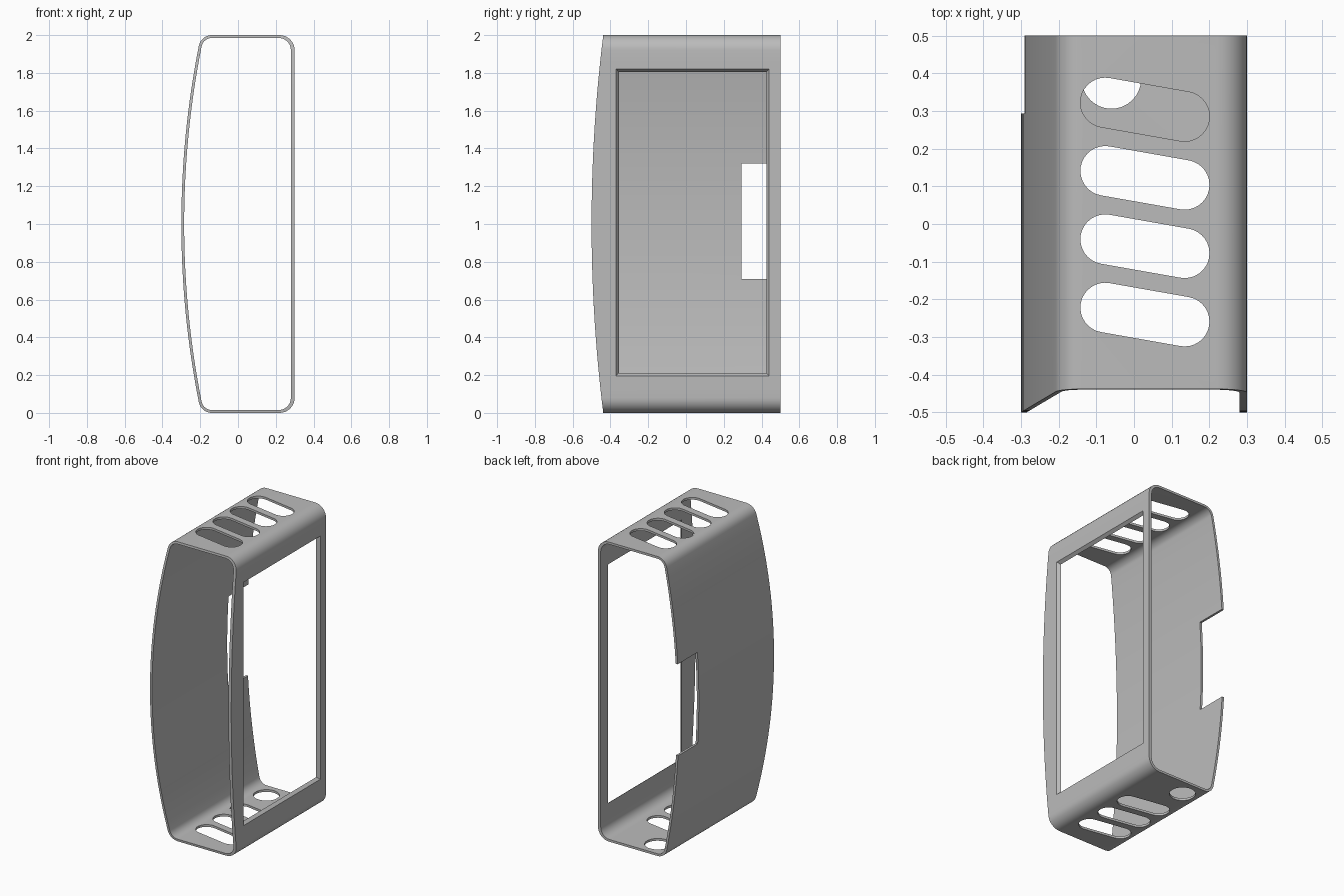
import bpy
import bmesh
from math import sin, cos, pi, sqrt, atan2, radians
from mathutils import Vector

cube = bpy.data.objects.get("Cube")
if cube:
    bpy.data.objects.remove(cube, do_unlink=True)

BOW_R = 4.85      # radius of the bowed side wall
BOW_X = BOW_R - 0.3
FILLET = 0.07     # bowed side corner radius
CORNER = 0.08     # flat side corner radius


def make_object(name, bm):
    bmesh.ops.recalc_face_normals(bm, faces=bm.faces)
    mesh = bpy.data.meshes.new(name)
    bm.to_mesh(mesh)
    bm.free()
    obj = bpy.data.objects.new(name, mesh)
    bpy.context.collection.objects.link(obj)
    return obj


def arc(cx, cz, r, a0, a1, n):
    return [(cx + r * cos(a0 + (a1 - a0) * i / n), cz + r * sin(a0 + (a1 - a0) * i / n))
            for i in range(n + 1)]


def section(inset, side):
    """Closed x-z outline: flat wall, rounded corners and bowed wall, mirrored about z = 1."""
    n = 16
    wall = 0.3 - side
    half = [(wall, 1 - (1 - CORNER) * i / n) for i in range(n)]
    r = CORNER - inset
    half += arc(wall - r, CORNER, r, 0, -pi / 2, 8)
    fx = BOW_X - sqrt((BOW_R - FILLET) ** 2 - (1 - FILLET) ** 2)
    turn = atan2(1 - FILLET, BOW_X - fx)
    half += arc(fx, FILLET, FILLET - inset, -pi / 2, -pi + turn, 8)
    half += arc(BOW_X, 1, BOW_R - inset, pi + turn, pi, n)[1:]
    return half + [(x, 2 - z) for x, z in half[-2:0:-1]]


def front_y(z):
    """The front rim bows forward at mid height."""
    r = 8.1
    return -0.5 + r - sqrt(r * r - (z - 1) ** 2)


def loft(bm, loop_a, loop_b):
    a = [bm.verts.new(p) for p in loop_a]
    b = [bm.verts.new(p) for p in loop_b]
    bm.faces.new(a)
    bm.faces.new(b)
    for i in range(len(a)):
        j = (i + 1) % len(a)
        bm.faces.new((a[i], a[j], b[j], b[i]))


# Sleeve: hollow tube open at front and back
bm = bmesh.new()
rings = []
for outline in (section(0, 0), section(0.015, 0.02)):
    rings.append([bm.verts.new((x, front_y(z), z)) for x, z in outline])
    rings.append([bm.verts.new((x, 0.5, z)) for x, z in outline])
outer_f, outer_b, inner_f, inner_b = rings
for p, q in ((outer_f, outer_b), (outer_b, inner_b), (inner_b, inner_f), (inner_f, outer_f)):
    for i in range(len(p)):
        j = (i + 1) % len(p)
        bm.faces.new((p[i], p[j], q[j], q[i]))
sleeve = make_object("sleeve", bm)


def rectangle(x, hy, hz):
    return [(x, 0.035 + sy * hy, 1.008 + sz * hz)
            for sy, sz in ((-1, -1), (1, -1), (1, 1), (-1, 1))]


def vertical_hole(bm, outline, z0, z1):
    loft(bm, [(x, y, z0) for x, y in outline], [(x, y, z1) for x, y in outline])


def slot(cy):
    tilt = radians(-10)
    d = Vector((cos(tilt), sin(tilt))) * 0.107
    return (arc(0.029 + d.x, cy + d.y, 0.066, tilt - pi / 2, tilt + pi / 2, 16)
            + arc(0.029 - d.x, cy - d.y, 0.066, tilt + pi / 2, tilt + 3 * pi / 2, 16))


# Cutters: bevelled window, slanted vents, round hole, rear notch
bm = bmesh.new()
loft(bm, rectangle(0.26, 0.375, 0.782), rectangle(0.32, 0.42, 0.827))
for k in range(4):
    outline = slot(0.304 - 0.1815 * k)
    vertical_hole(bm, outline, 1.95, 2.05)
    if k:
        vertical_hole(bm, outline, -0.05, 0.05)
vertical_hole(bm, arc(-0.06, 0.385, 0.079, 0, 2 * pi, 32)[:-1], -0.05, 0.05)
notch = [(-0.4, 0.293), (-0.2, 0.293), (-0.2, 0.6), (-0.4, 0.6)]
vertical_hole(bm, notch, 0.71, 1.32)
cutter = make_object("opening_cutter", bm)
cutter.hide_render = True

cut = sleeve.modifiers.new("openings", 'BOOLEAN')
cut.operation = 'DIFFERENCE'
cut.solver = 'EXACT'
cut.object = cutter
bpy.context.view_layer.objects.active = sleeve
for o in bpy.context.selected_objects:
    o.select_set(False)
sleeve.select_set(True)
bpy.ops.object.modifier_apply(modifier=cut.name)
bpy.data.objects.remove(cutter, do_unlink=True)

# Finish
grey = bpy.data.materials.new("light_grey")
grey.use_nodes = True
colour = (0.5, 0.5, 0.5, 1)
grey.diffuse_color = colour
grey.node_tree.nodes["Principled BSDF"].inputs["Base Color"].default_value = colour
sleeve.data.materials.clear()
sleeve.data.materials.append(grey)
bpy.ops.object.shade_smooth_by_angle(angle=radians(30))
